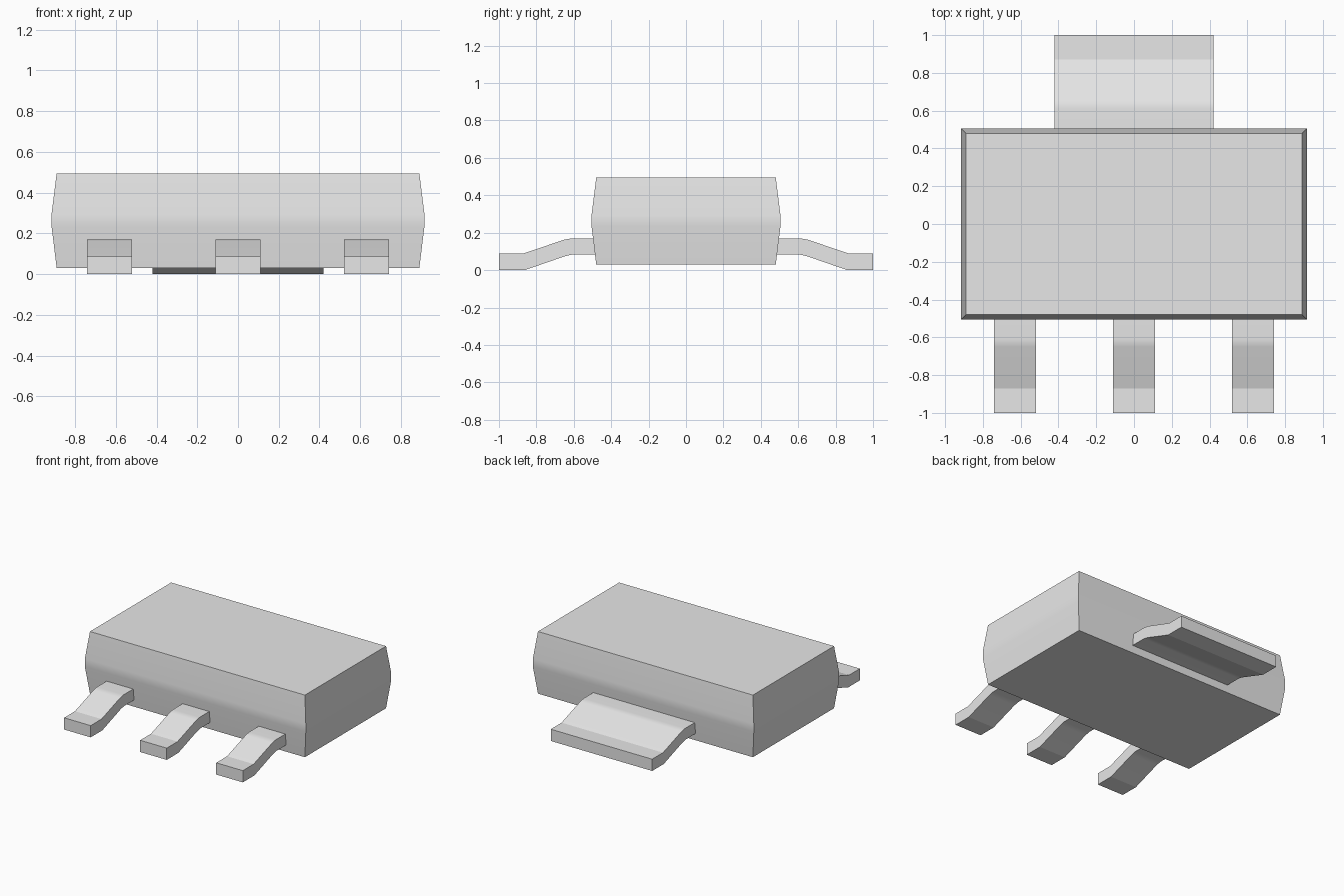
import bpy
import bmesh

cube = bpy.data.objects.get("Cube")
if cube:
    bpy.data.objects.remove(cube, do_unlink=True)

# One plain grey for the whole component
grey = bpy.data.materials.new("light_grey")
grey.use_nodes = True
colour = (0.8, 0.8, 0.8, 1)
grey.diffuse_color = colour
grey.node_tree.nodes["Principled BSDF"].inputs["Base Color"].default_value = colour


def loft(name, rings):
    """Closed solid through a series of equal-sized point rings."""
    bm = bmesh.new()
    loops = [[bm.verts.new(p) for p in ring] for ring in rings]
    for a, b in zip(loops, loops[1:]):
        for i in range(len(a)):
            j = (i + 1) % len(a)
            bm.faces.new((a[i], a[j], b[j], b[i]))
    bm.faces.new(loops[0][::-1])
    bm.faces.new(loops[-1])
    bmesh.ops.recalc_face_normals(bm, faces=bm.faces)
    mesh = bpy.data.meshes.new(name)
    bm.to_mesh(mesh)
    bm.free()
    mesh.materials.append(grey)
    obj = bpy.data.objects.new(name, mesh)
    bpy.context.collection.objects.link(obj)
    # Soft shallow bends, crisp corners
    bpy.ops.object.select_all(action='DESELECT')
    obj.select_set(True)
    bpy.context.view_layer.objects.active = obj
    bpy.ops.object.shade_smooth_by_angle(angle=0.28)
    soften = obj.modifiers.new("weighted_normals", 'WEIGHTED_NORMAL')
    soften.keep_sharp = True
    return obj


def rectangle(half_x, half_y, z):
    return [(sx * half_x, sy * half_y, z)
            for sx, sy in ((-1, -1), (1, -1), (1, 1), (-1, 1))]


# Moulded body, widest around the middle
loft("body", [rectangle(0.89, 0.48, 0.03), rectangle(0.915, 0.505, 0.235),
              rectangle(0.915, 0.505, 0.295), rectangle(0.89, 0.48, 0.495)])

# Bent lead outline, from inside the body out to the foot and back
lead_profile = [(0.45, 0.17), (0.61, 0.17), (0.65, 0.163), (0.872, 0.088),
                (1.0, 0.088), (1.0, 0.0), (0.862, 0.0), (0.645, 0.075),
                (0.605, 0.084), (0.45, 0.084)]


def lead(name, centre, half_width, side):
    loft(name, [[(x, side * y, z) for y, z in lead_profile]
                for x in (centre - half_width, centre + half_width)])


# Three front leads and one wide rear tab
for label, x in (("right", -0.63), ("middle", 0), ("left", 0.63)):
    lead(label + "_lead", x, 0.11, -1)
lead("rear_tab", 0, 0.42, 1)
